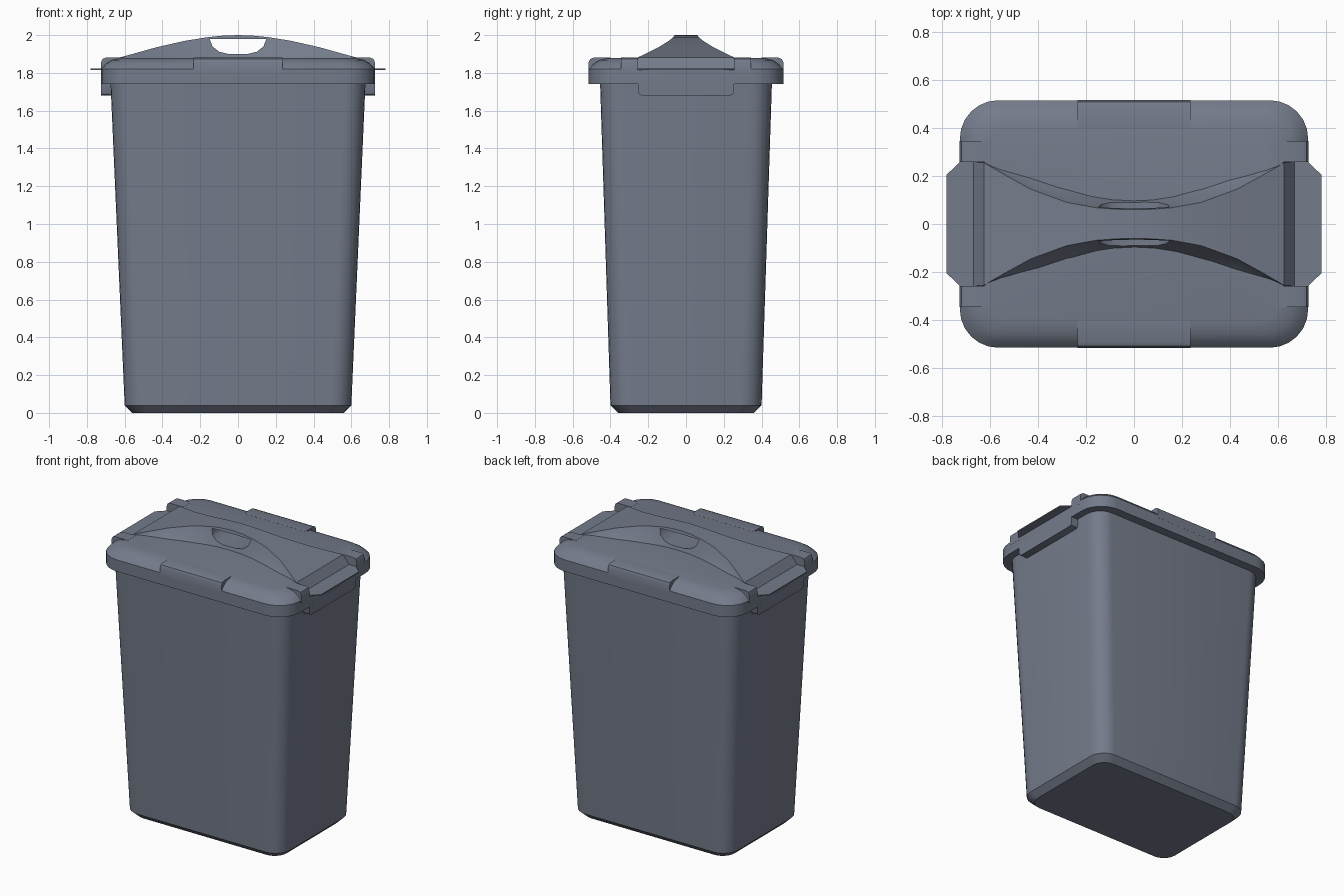
import bpy, bmesh, math

if "Cube" in bpy.data.objects:
    bpy.data.objects.remove(bpy.data.objects["Cube"])

grey = bpy.data.materials.new("slate grey plastic")
grey.diffuse_color = (0.175, 0.2, 0.258, 1)
grey.use_nodes = True
grey.node_tree.nodes["Principled BSDF"].inputs["Base Color"].default_value = grey.diffuse_color


def make(name, rings, angle=35):
    """Skin a stack of equal-length closed rings and cap both ends."""
    bm = bmesh.new()
    rows = [[bm.verts.new(p) for p in r] for r in rings]
    n = len(rows[0])
    for a, b in zip(rows, rows[1:]):
        for i in range(n):
            j = (i + 1) % n
            bm.faces.new((a[i], a[j], b[j], b[i]))
    bm.faces.new(rows[0][::-1])
    bm.faces.new(rows[-1])
    bmesh.ops.recalc_face_normals(bm, faces=bm.faces)
    me = bpy.data.meshes.new(name)
    bm.to_mesh(me)
    bm.free()
    ob = bpy.data.objects.new(name, me)
    bpy.context.collection.objects.link(ob)
    me.materials.append(grey)
    smooth(ob, angle)
    return ob


def smooth(ob, angle=35):
    bpy.ops.object.select_all(action='DESELECT')
    ob.select_set(True)
    bpy.context.view_layer.objects.active = ob
    bpy.ops.object.shade_smooth_by_angle(angle=math.radians(angle))


def rounded(hx, hy, r, z, seg=6):
    """Rounded rectangle ring."""
    pts = []
    for k, (sx, sy) in enumerate(((1, 1), (-1, 1), (-1, -1), (1, -1))):
        for i in range(seg + 1):
            a = math.pi / 2 * (k + i / seg)
            pts.append((sx * (hx - r) + r * math.cos(a),
                        sy * (hy - r) + r * math.sin(a), z))
    return pts


def prism(name, profile, axis, lo, hi, sign=1):
    """Extrude a (distance, z) profile sideways; axis is the distance axis."""
    if axis == 'x':
        rings = [[(sign * d, t, z) for d, z in profile] for t in (lo, hi)]
    else:
        rings = [[(t, sign * d, z) for d, z in profile] for t in (lo, hi)]
    return make(name, rings)


def cut(ob, cutter):
    cutter.hide_render = True
    m = ob.modifiers.new("cut", 'BOOLEAN')
    m.operation, m.solver, m.object = 'DIFFERENCE', 'EXACT', cutter
    bpy.ops.object.select_all(action='DESELECT')
    ob.select_set(True)
    bpy.context.view_layer.objects.active = ob
    bpy.ops.object.modifier_apply(modifier=m.name)
    bpy.data.objects.remove(cutter)


# Tapered bin body
make("bin_body", [rounded(.56, .36, .09, 0), rounded(.60, .40, .11, .04),
                  rounded(.675, .455, .11, 1.75)])

# Lid with vertical rim and softly sloped shoulder
lid = make("lid", [rounded(.725, .515, .16, 1.74), rounded(.725, .515, .16, 1.82),
                   rounded(.70, .49, .15, 1.848), rounded(.67, .46, .14, 1.868),
                   rounded(.62, .41, .12, 1.88)])

# Recesses in the lid ends for the flap
recess = [(.62, 1.881), (.665, 1.816), (.8, 1.816), (.8, 1.95), (.62, 1.95)]
for s in (1, -1):
    cut(lid, prism("recess_cutter", recess, 'x', -.258, .258, s))
smooth(lid)

for s, side in ((1, "a"), (-1, "b")):
    # Raised block in the middle of each long edge
    prism("long_edge_block_" + side,
          [(.40, 1.80), (.5155, 1.80), (.5155, 1.855), (.508, 1.873), (.49, 1.8805), (.40, 1.8805)],
          'y', -.235, .235, s)
    # Small raised blocks either side of the flap
    for t in (1, -1):
        prism("end_block_" + side,
              [(.60, 1.80), (.7255, 1.80), (.7255, 1.855), (.718, 1.873), (.70, 1.8805), (.60, 1.8805)],
              'x', .258 * t, .345 * t, s)
    # Clip hanging below the rim at each end
    clip = [(-.255, 1.76), (-.255, 1.70), (-.248, 1.685), (-.235, 1.68),
            (.235, 1.68), (.248, 1.685), (.255, 1.70), (.255, 1.76)]
    make("end_clip_" + side, [[(s * x, y, z) for y, z in clip] for x in (.66, .7255)])

# Flap with humped handle: x, top z, top half width, base half width, base z
stations = [(0, 2.0, .06, .10, 1.87), (.08, 1.997, .062, .104, 1.87),
            (.16, 1.989, .068, .117, 1.87), (.28, 1.970, .09, .15, 1.87),
            (.43, 1.936, .145, .20, 1.87), (.53, 1.908, .20, .232, 1.865),
            (.625, 1.882, .255, .258, 1.86), (.668, 1.823, .258, .258, 1.815),
            (.725, 1.823, .258, .258, 1.815), (.78, 1.823, .205, .205, 1.815)]
full = [(-x, *r) for x, *r in stations[:0:-1]] + stations
rings = []
for x, z, wt, wb, zb in full:
    wm, zm = wt + (wb - wt) * .4, zb + (z - zb) * .5
    rings.append([(x, -wb, zb), (x, -wm, zm), (x, -wt, z),
                  (x, wt, z), (x, wm, zm), (x, wb, zb)])
flap = make("handle_flap", rings)

# Finger hole through the handle
hole = [(-.15, 1.98), (-.135, 1.94), (-.10, 1.912), (-.05, 1.90),
        (.05, 1.90), (.10, 1.912), (.135, 1.94), (.15, 1.98)]
cut(flap, make("hole_cutter", [[(x, y, z) for x, z in hole] for y in (-.3, .3)]))
smooth(flap)
